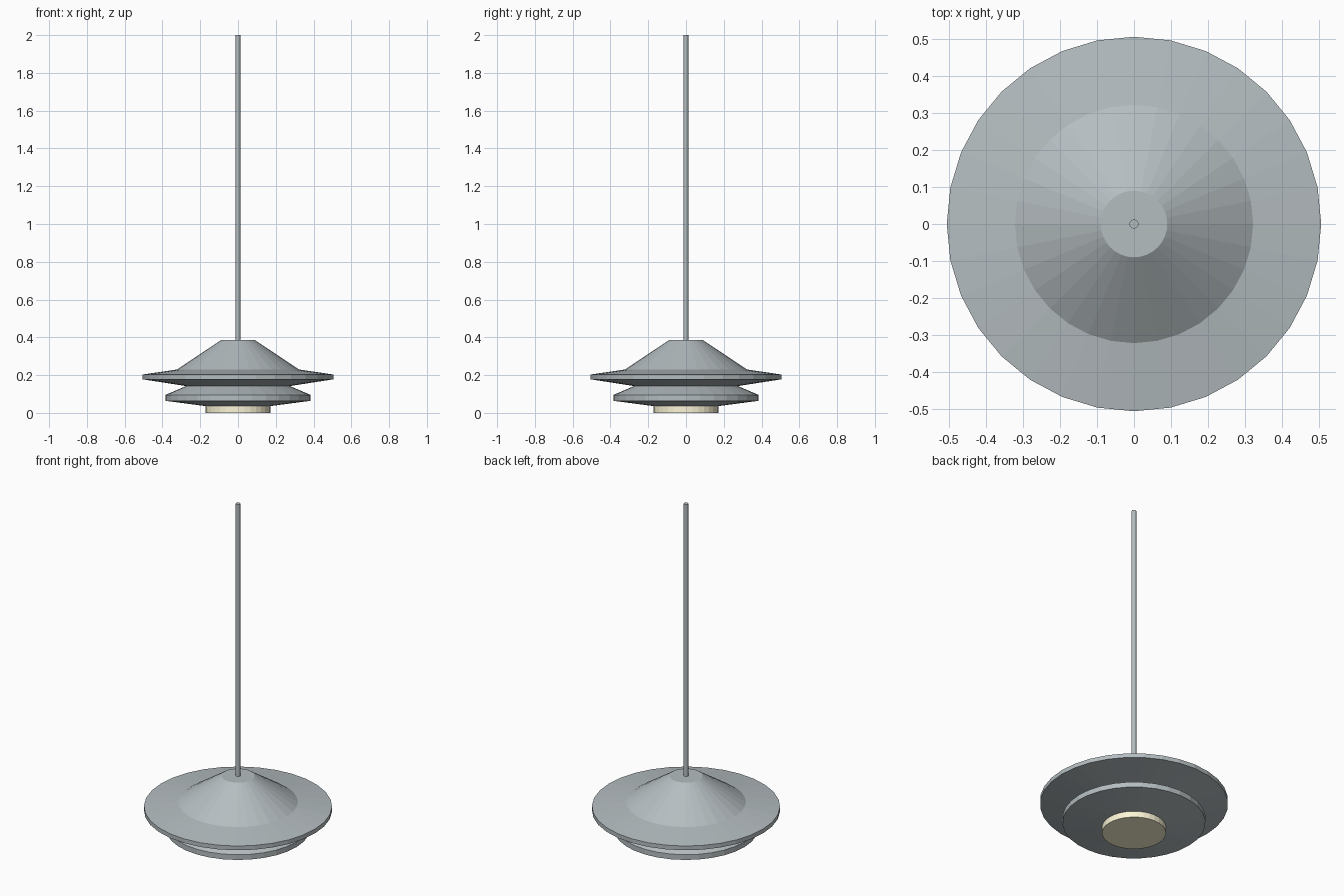
import bpy, bmesh
from math import cos, sin, tau

if "Cube" in bpy.data.objects:
    bpy.data.objects.remove(bpy.data.objects["Cube"])


def paint(name, color):
    mat = bpy.data.materials.new(name)
    mat.diffuse_color = (*color, 1)
    mat.use_nodes = True
    mat.node_tree.nodes["Principled BSDF"].inputs["Base Color"].default_value = mat.diffuse_color
    return mat


def lathe(name, profile, sides, material):
    """Closed turned solid from (radius, height) points listed bottom to top."""
    bm = bmesh.new()
    rings = [[bm.verts.new((r * cos(tau * i / sides), r * sin(tau * i / sides), z))
              for i in range(sides)] for r, z in profile]
    for low, high in zip(rings, rings[1:]):
        for i in range(sides):
            j = (i + 1) % sides
            bm.faces.new((low[i], low[j], high[j], high[i]))
    bm.faces.new(rings[0][::-1])
    bm.faces.new(rings[-1])
    mesh = bpy.data.meshes.new(name)
    bm.to_mesh(mesh)
    bm.free()
    mesh.materials.append(material)
    obj = bpy.data.objects.new(name, mesh)
    bpy.context.collection.objects.link(obj)


steel = paint("steel", (0.46, 0.51, 0.53))
cream = paint("cream", (0.98, 0.92, 0.68))

# Light diffuser disc under the shade
lathe("diffuser", [(0.172, 0.0), (0.172, 0.036)], 32, cream)

# Two-tier shade: lower tier, waist, wide upper tier, cone
lathe("shade", [(0.172, 0.036), (0.385, 0.064), (0.385, 0.095), (0.275, 0.142),
                (0.506, 0.178), (0.506, 0.203), (0.322, 0.23), (0.09, 0.385)], 32, steel)

# Hanging rod
lathe("rod", [(0.0125, 0.38), (0.0125, 2.0)], 12, steel)
